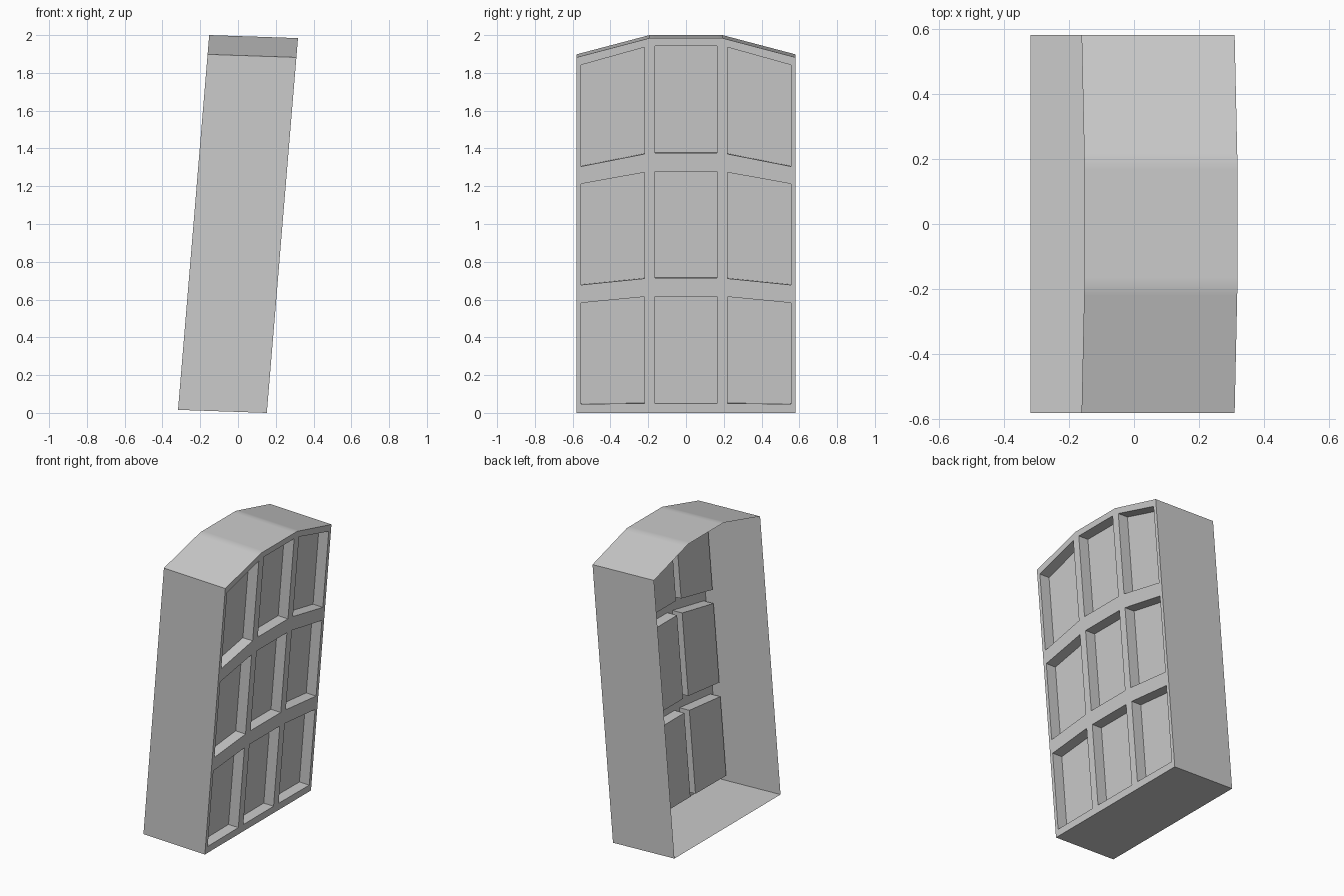
import bpy, bmesh, math
from mathutils import Vector

if "Cube" in bpy.data.objects:
    bpy.data.objects.remove(bpy.data.objects["Cube"])

HALF_W, BREAK = 0.58, 0.193          # half width, end of the flat middle of the arch
LEAN = 0.165 / 1.984                 # x shift per unit of height
BACK = Vector((-0.47, 0, 0.016))     # from front face to open back rim
RECESS = Vector((-0.075, 0, 0.002))

# grid columns across the face, and row heights (middle, outer edge)
half = [BREAK, 0.22, 0.555, HALF_W]
ys = [-y for y in reversed(half)] + [-0.165, 0.165] + half
rows = [(0, 0), (0.05, 0.047), (0.617, 0.58), (0.714, 0.675),
        (1.278, 1.208), (1.376, 1.30), (1.943, 1.835), (1.984, 1.882)]


def point(y, row):
    mid, outer = row
    t = max(0, (abs(y) - BREAK) / (HALF_W - BREAK))
    z = mid + (outer - mid) * t
    return Vector((0.1525 + LEAN * z, y, z))


bm = bmesh.new()

# leaning front face
grid = [[bm.verts.new(point(y, r)) for y in ys] for r in rows]
panels = []
for j in range(len(rows) - 1):
    for i in range(len(ys) - 1):
        f = bm.faces.new((grid[j][i], grid[j][i + 1], grid[j + 1][i + 1], grid[j + 1][i]))
        if j in (1, 3, 5) and i in (1, 4, 7):
            panels.append(f)

# outer walls, arched top and floor, with an open back
rim = [e for e in bm.edges if e.is_boundary]
out = bmesh.ops.extrude_edge_only(bm, edges=rim)
bmesh.ops.translate(bm, vec=BACK, verts=[v for v in out["geom"] if isinstance(v, bmesh.types.BMVert)])

# nine sunken panels
out = bmesh.ops.extrude_discrete_faces(bm, faces=panels)
bmesh.ops.translate(bm, vec=RECESS, verts=list({v for f in out["faces"] for v in f.verts}))

# consistent outward normals, then merge flat strips
bmesh.ops.recalc_face_normals(bm, faces=bm.faces[:])
bm.normal_update()
if sum(f.normal.x * f.calc_area() for f in bm.faces) < 0:
    bmesh.ops.reverse_faces(bm, faces=bm.faces[:])

mesh = bpy.data.meshes.new("panelled_shell")
bm.to_mesh(mesh)
bm.free()
shell = bpy.data.objects.new("panelled_shell", mesh)
bpy.context.collection.objects.link(shell)

# smooth arch, crisp corners
bpy.context.view_layer.objects.active = shell
shell.select_set(True)
bpy.ops.object.shade_smooth_by_angle(angle=math.radians(30))
